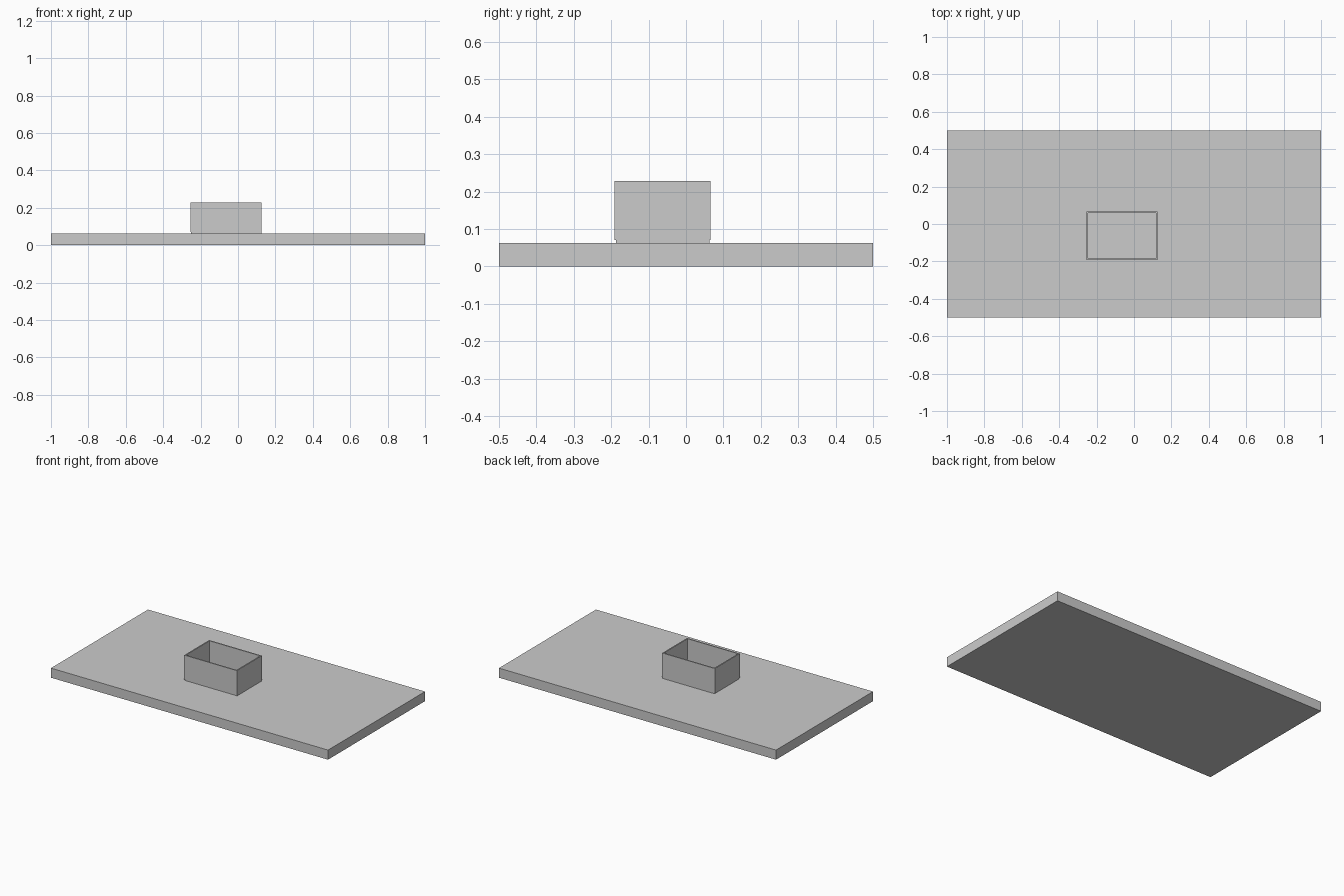
import bpy

if "Cube" in bpy.data.objects:
    bpy.data.objects.remove(bpy.data.objects["Cube"])


def box(name, lo, hi):
    """Axis-aligned box between two corners."""
    mid = [(a + b) / 2 for a, b in zip(lo, hi)]
    bpy.ops.mesh.primitive_cube_add(size=1, location=mid)
    ob = bpy.context.object
    ob.name = name
    ob.scale = [b - a for a, b in zip(lo, hi)]
    bpy.ops.object.transform_apply(location=False, rotation=False, scale=True)
    return ob


# Base slab
SLAB_TOP = 0.0625
box("base_slab", (-1, -0.5, 0), (1, 0.5, SLAB_TOP))

# Tray floor, slightly inset under the walls
WALL_BOTTOM, WALL_TOP, T = 0.071, 0.229, 0.0078
box("tray_floor", (-0.25, -0.187, SLAB_TOP), (0.1245, 0.063, WALL_BOTTOM))

# Open tray: four thin walls
X0, X1, Y0, Y1 = -0.254, 0.1257, -0.1914, 0.0658
for name, y in (("front_wall", Y0), ("back_wall", Y1 - T)):
    box(name, (X0, y, WALL_BOTTOM), (X1, y + T, WALL_TOP))
for name, x in (("left_wall", X0), ("right_wall", X1 - T)):
    box(name, (x, Y0 + T, WALL_BOTTOM), (x + T, Y1 - T, WALL_TOP))
